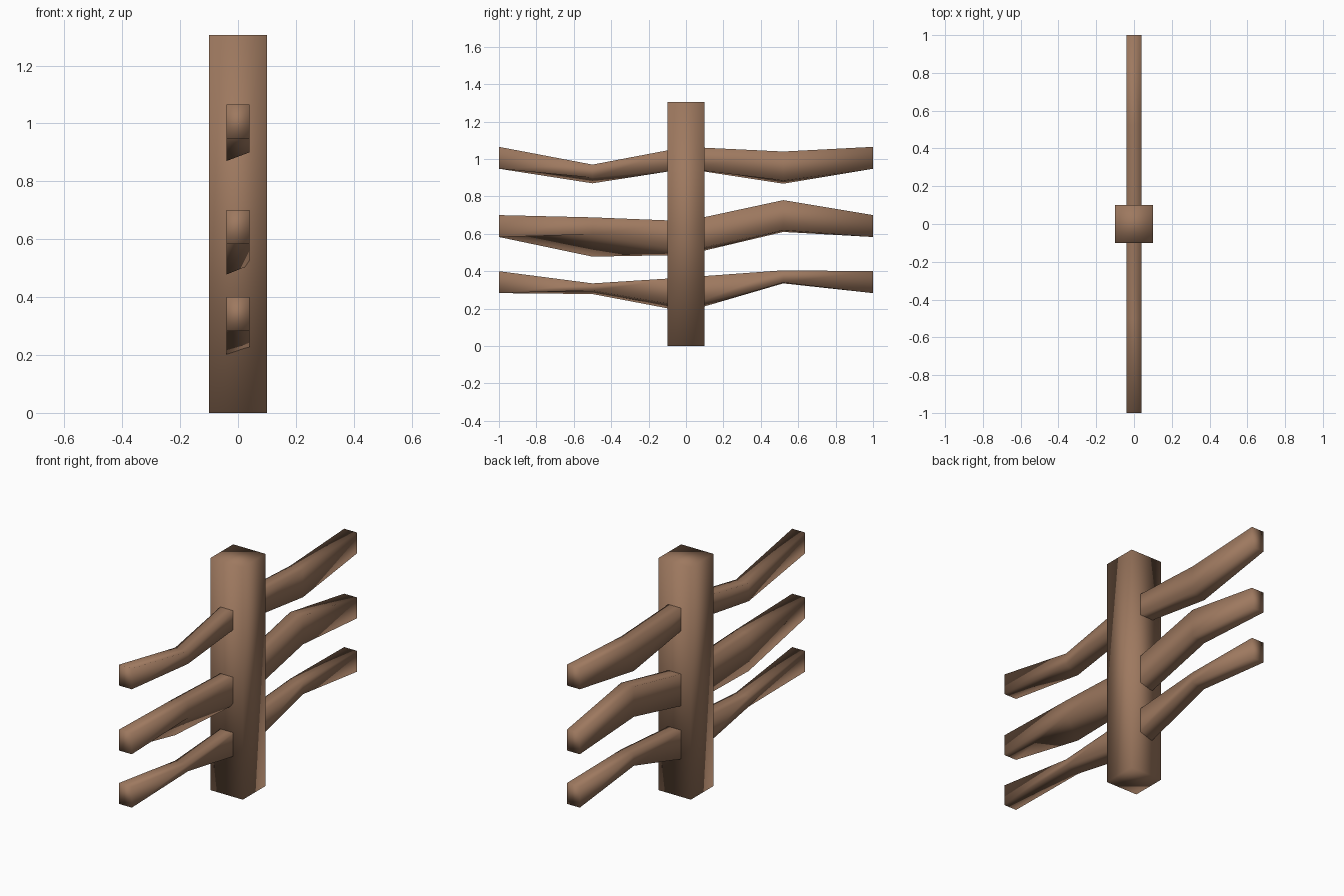
import bpy

if "Cube" in bpy.data.objects:
    bpy.data.objects.remove(bpy.data.objects["Cube"])

wood = bpy.data.materials.new("brown wood")
wood.diffuse_color = (0.34, 0.19, 0.115, 1)
wood.use_nodes = True
wood.node_tree.nodes["Principled BSDF"].inputs["Base Color"].default_value = wood.diffuse_color


def loft(name, sections):
    """Join four-cornered rings into one closed, smooth-shaded solid."""
    verts = [p for ring in sections for p in ring]
    n = len(sections)
    faces = [(0, 1, 2, 3), tuple(4 * (n - 1) + k for k in (3, 2, 1, 0))]
    for i in range(n - 1):
        a, b = 4 * i, 4 * i + 4
        for k in range(4):
            m = (k + 1) % 4
            faces.append((a + k, b + k, b + m, a + m))
    mesh = bpy.data.meshes.new(name)
    mesh.from_pydata(verts, [], faces)
    mesh.materials.append(wood)
    mesh.shade_smooth()
    obj = bpy.data.objects.new(name, mesh)
    bpy.context.collection.objects.link(obj)
    return obj


# Upright post
loft("post", [[(-0.1, y, 0), (0.1, y, 0), (0.1, y, 1.305), (-0.1, y, 1.305)]
              for y in (-0.1, 0.1)])

# Crooked rails: (y, top, bottom on the left side, bottom on the right side)
rails = {
    "top_rail": [(-1, 1.065, 0.948, 0.948), (-0.5, 0.97, 0.87, 0.90),
                 (0, 1.065, 0.948, 0.948), (0.52, 1.04, 0.868, 0.885),
                 (1, 1.065, 0.948, 0.948)],
    "middle_rail": [(-1, 0.70, 0.583, 0.583), (-0.5, 0.688, 0.478, 0.597),
                    (0, 0.668, 0.487, 0.51), (0.52, 0.78, 0.61, 0.62),
                    (1, 0.70, 0.583, 0.583)],
    "bottom_rail": [(-1, 0.40, 0.283, 0.283), (-0.5, 0.335, 0.278, 0.297),
                    (0, 0.367, 0.183, 0.21), (0.52, 0.405, 0.335, 0.34),
                    (1, 0.40, 0.283, 0.283)],
}
for name, stations in rails.items():
    loft(name, [[(-0.04, y, left), (0.04, y, right), (0.04, y, top), (-0.04, y, top)]
                for y, top, left, right in stations])

# Make all faces point outward
import bmesh
for obj in bpy.context.collection.objects:
    bm = bmesh.new()
    bm.from_mesh(obj.data)
    bmesh.ops.recalc_face_normals(bm, faces=bm.faces)
    bm.to_mesh(obj.data)
    bm.free()
